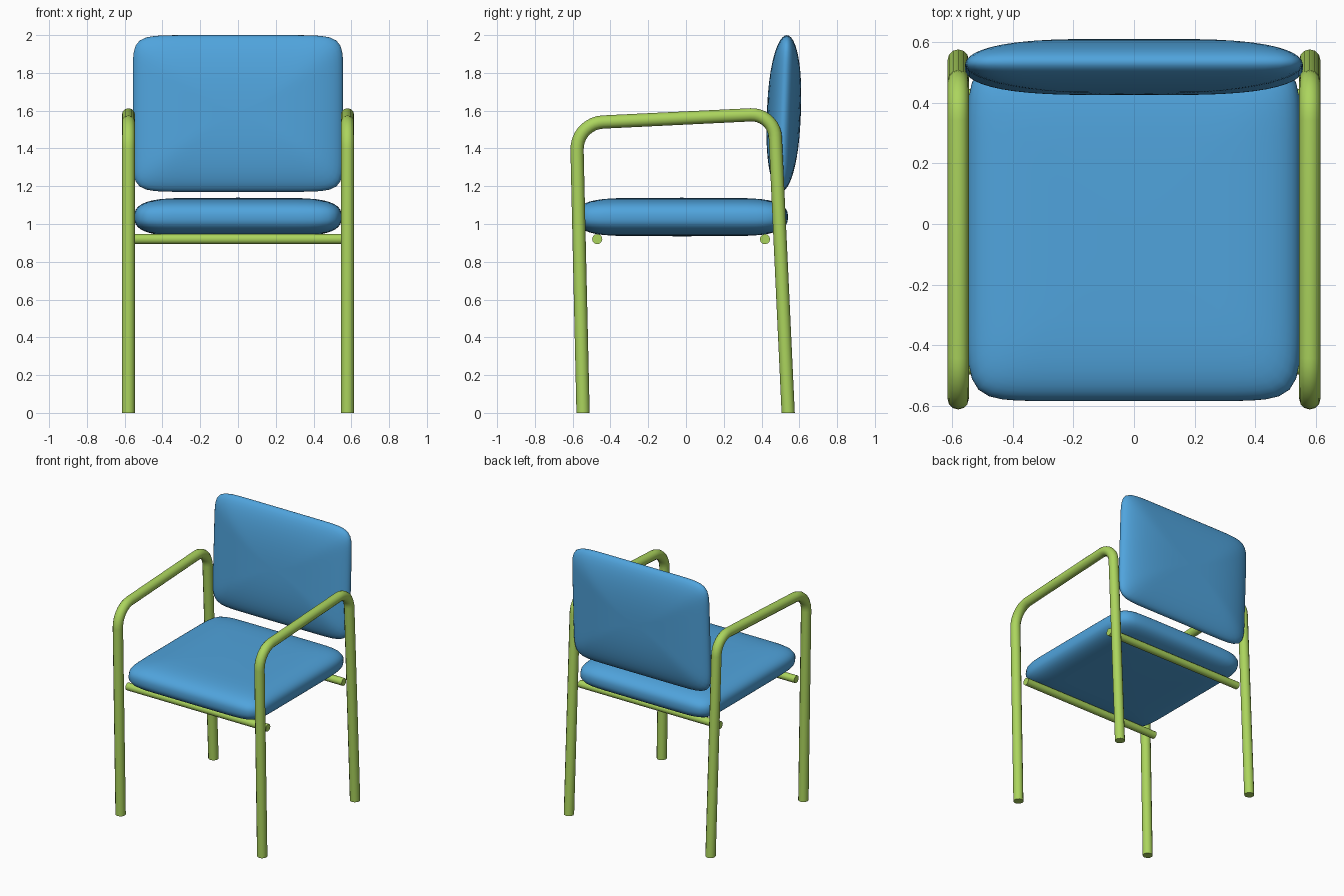
import bpy, bmesh, math
from mathutils import Vector, Matrix

if "Cube" in bpy.data.objects:
    bpy.data.objects.remove(bpy.data.objects["Cube"])


def material(name, rgb):
    m = bpy.data.materials.new(name)
    m.diffuse_color = (*rgb, 1)
    m.use_nodes = True
    m.node_tree.nodes["Principled BSDF"].inputs["Base Color"].default_value = m.diffuse_color
    return m


BLUE = material("blue fabric", (0.08, 0.37, 0.72))
GREEN = material("green tube", (0.41, 0.66, 0.11))


def finish(ob, mat):
    ob.data.materials.clear()
    ob.data.materials.append(mat)
    bpy.ops.object.select_all(action='DESELECT')
    ob.select_set(True)
    bpy.context.view_layer.objects.active = ob
    bpy.ops.object.shade_smooth_by_angle(angle=math.radians(40))


def cushion(name, half, expo, corner, matrix):
    """Pillow lofted from rounded-rectangle rings; half = (u, v, thickness).
    expo = (thickness power, u fullness, v fullness)."""
    bm = bmesh.new()
    n, k = 112, 12
    hu, hv, ht = half
    p, qu, qv = expo
    rings = []
    for i in range(-k + 1, k):
        h = math.sin(i / k * math.pi / 2)
        f = 1 - abs(h) ** p
        su, sv = hu * f ** (1 / qu), hv * f ** (1 / qv)
        ring = []
        for j in range(n):
            a = 2 * math.pi * j / n
            c, s = math.cos(a), math.sin(a)
            r = (abs(c) ** corner + abs(s) ** corner) ** (-1 / corner)
            ring.append(bm.verts.new((su * r * c, sv * r * s, ht * h)))
        rings.append(ring)
    for a, b in zip(rings, rings[1:]):
        for j in range(n):
            bm.faces.new((a[j], a[(j + 1) % n], b[(j + 1) % n], b[j]))
    # close both broad sides with a fan to the centre
    for ring, z in ((rings[0], -ht), (rings[-1], ht)):
        tip = bm.verts.new((0, 0, z))
        for j in range(n):
            bm.faces.new((ring[j], ring[(j + 1) % n], tip))
    bm.transform(matrix)
    bmesh.ops.recalc_face_normals(bm, faces=bm.faces)
    me = bpy.data.meshes.new(name)
    bm.to_mesh(me)
    bm.free()
    ob = bpy.data.objects.new(name, me)
    bpy.context.collection.objects.link(ob)
    finish(ob, BLUE)


def tube(name, points, radius):
    cu = bpy.data.curves.new(name, 'CURVE')
    cu.dimensions = '3D'
    cu.bevel_depth = radius
    cu.bevel_resolution = 4
    cu.use_fill_caps = True
    sp = cu.splines.new('POLY')
    sp.points.add(len(points) - 1)
    for q, co in zip(sp.points, points):
        q.co = (*co, 1)
    ob = bpy.data.objects.new(name, cu)
    bpy.context.collection.objects.link(ob)
    bpy.ops.object.select_all(action='DESELECT')
    ob.select_set(True)
    bpy.context.view_layer.objects.active = ob
    bpy.ops.object.convert(target='MESH')
    ob = bpy.context.view_layer.objects.active
    for v in ob.data.vertices:      # cut feet flat on the floor
        if v.co.z < 0.02:
            v.co.z = 0
    finish(ob, GREEN)


def fillet(a, corner, b, dist, steps=9):
    """Rounded bend around a corner, starting dist away from it."""
    p = corner + (a - corner).normalized() * dist
    q = corner + (b - corner).normalized() * dist
    mid = (p + q) / 2
    d = (corner - mid).length
    half = (q - p).length / 2
    centre = mid + (mid - corner).normalized() * (half * half / d)
    rad = (p - centre).length
    return [centre + (p - centre).slerp(q - centre, i / steps).normalized() * rad
            for i in range(steps + 1)]


# side frames: front leg, armrest and back leg in one bent tube
for side, sx in (("left", -1), ("right", 1)):
    x = 0.58 * sx
    foot_f, top_f, top_b, foot_b = (Vector((x, y, z)) for y, z in
        ((-0.545, 0), (-0.58, 1.533), (0.467, 1.584), (0.541, 0)))
    path = ([foot_f] + fillet(foot_f, top_f, top_b, 0.14)
            + fillet(top_f, top_b, foot_b, 0.125) + [foot_b])
    tube(f"{side}_leg_and_armrest", path, 0.035)

# crossbars under the seat
for name, y in (("front_crossbar", -0.47), ("back_crossbar", 0.418)):
    tube(name, [(-0.575, y, 0.92), (0.575, y, 0.92)], 0.027)

# seat cushion
cushion("seat", (0.55, 0.562, 0.102), (2.5, 6, 6), 10,
        Matrix.Translation((0, -0.022, 1.037)))

# backrest cushion, stood upright and leaning slightly back
cushion("backrest", (0.557, 0.415, 0.09), (2, 3, 2.3), 10,
        Matrix.Translation((0, 0.518, 1.585))
        @ Matrix.Rotation(math.radians(90 - 2.3), 4, 'X'))
